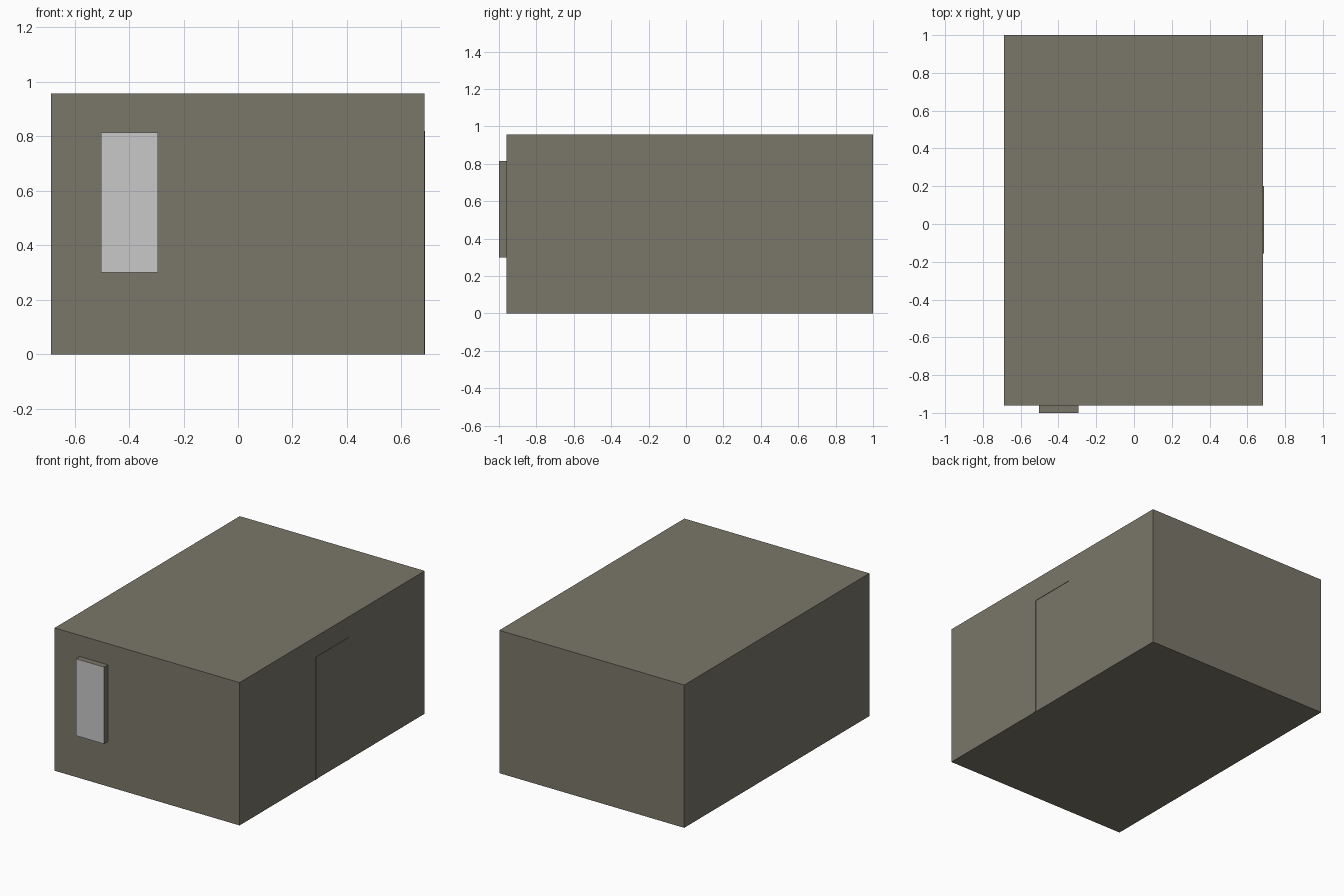
import bpy
import bmesh

if "Cube" in bpy.data.objects:
    bpy.data.objects.remove(bpy.data.objects["Cube"])


def material(name, rgb):
    m = bpy.data.materials.new(name)
    m.diffuse_color = (*rgb, 1)
    m.use_nodes = True
    m.node_tree.nodes["Principled BSDF"].inputs["Base Color"].default_value = m.diffuse_color
    return m


olive = material("olive grey", (0.195, 0.184, 0.144))
pale = material("pale grey", (0.578, 0.578, 0.578))


def box(name, lo, hi):
    """Box between two opposite corners."""
    mesh = bpy.data.meshes.new(name)
    bm = bmesh.new()
    bmesh.ops.create_cube(bm, size=1)
    for v in bm.verts:
        v.co = [(a + b) / 2 + c * (b - a) for a, b, c in zip(lo, hi, v.co)]
    bm.to_mesh(mesh)
    bm.free()
    obj = bpy.data.objects.new(name, mesh)
    bpy.context.collection.objects.link(obj)
    mesh.materials.append(olive)
    return obj


# Main building block
WALL = 0.684
box("building", (-0.687, -0.96, 0), (WALL, 1.0, 0.957))

# Window box on the front, with a pale front pane
window = box("window", (-0.502, -1.0, 0.30), (-0.293, -0.96, 0.815))
window.data.materials.append(pale)
for face in window.data.polygons:
    if face.normal.y < -0.5:
        face.material_index = 1

# Slim door frame standing just proud of the right wall
Y0, Y1, TOP, TRIM, OUT = -0.157, 0.20, 0.82, 0.02, 0.687
for name, a, b in (("door_jamb_front", Y0, Y0 + TRIM), ("door_jamb_back", Y1 - TRIM, Y1)):
    box(name, (WALL, a, 0), (OUT, b, TOP - TRIM))
box("door_lintel", (WALL, Y0, TOP - TRIM), (OUT, Y1, TOP))
